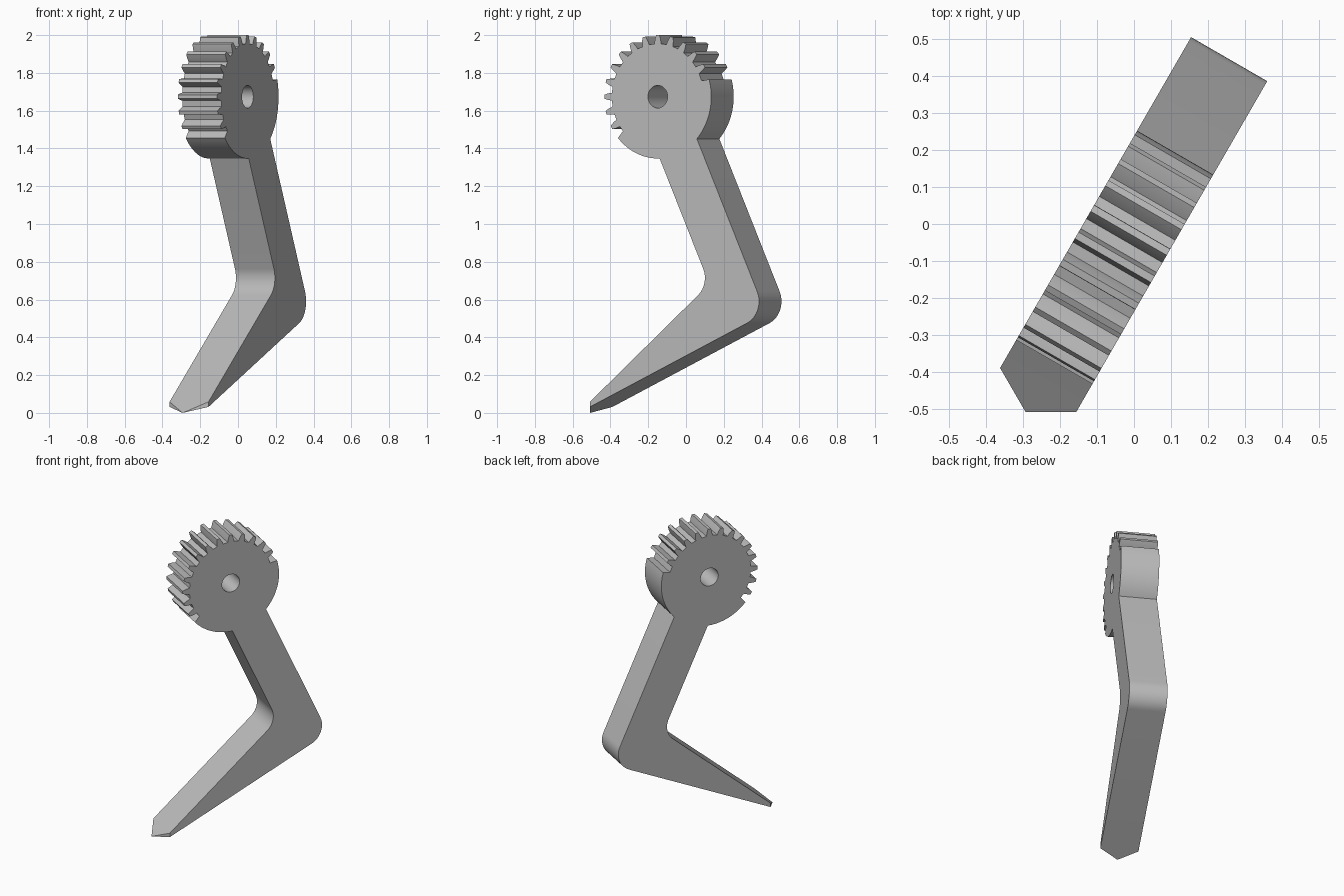
import bpy
import bmesh
from math import radians, cos, sin, tan
from mathutils import Vector, Matrix

cube = bpy.data.objects.get("Cube")
if cube:
    bpy.data.objects.remove(cube)

HALF = 0.119                      # half thickness
HUB = Vector((-0.104, 1.674))     # gear centre in the profile plane
R_TIP, R_ROOT, R_HOLE = 0.327, 0.28, 0.06
TIP = Vector((-0.587, 0.0))       # sharp point of the foot
OUTER = Vector((0.556, 0.528))    # elbow corners before rounding
INNER = Vector((0.211, 0.682))
TIP_CUT = -0.5185                 # where the foot starts to taper sideways


def polar(r, deg):
    return HUB + Vector((cos(radians(deg)), sin(radians(deg)))) * r


def arc(r, start, end, steps):
    return [polar(r, start + (end - start) * i / steps) for i in range(steps + 1)]


def fillet(before, corner, after, r, steps=12):
    """Rounded corner between two straight edges."""
    a, b = (before - corner).normalized(), (after - corner).normalized()
    half = a.angle(b) / 2
    centre = corner + (a + b).normalized() * (r / sin(half))
    p = corner + a * (r / tan(half)) - centre
    q = corner + b * (r / tan(half)) - centre
    pts = []
    for i in range(steps + 1):
        t = i / steps
        total = p.angle(q)
        pts.append(centre + (p * sin((1 - t) * total) + q * sin(t * total)) / sin(total))
    return pts


def tooth(deg):
    """Narrow tapered tooth pointing outward at the given angle."""
    out = polar(1, deg) - HUB
    side = Vector((-out.y, out.x))
    shape = [(R_ROOT, -0.021), (0.304, -0.017), (R_TIP, -0.010)]
    shape += [(r, -s) for r, s in reversed(shape)]
    return [HUB + out * r + side * s for r, s in shape]


def on_line(corner):
    return TIP + (corner - TIP) * ((TIP_CUT - TIP.x) / (corner.x - TIP.x))


# Outline: foot, outer elbow, plain rim, teeth, plain rim, inner elbow
rim_right, rim_left = polar(R_TIP, -43), polar(R_TIP, 272)
outline = [on_line(OUTER)]
outline += fillet(TIP, OUTER, rim_right, 0.127)
outline += arc(R_TIP, -43, 16.3, 16)
outline += [polar(R_ROOT, 17.5)]
for k in range(13):
    outline += tooth(30 + 15 * k)
outline += [polar(R_ROOT, 220.5)]
outline += arc(R_TIP, 222, 272, 14)
outline += fillet(rim_left, INNER, TIP, 0.12)
outline += [on_line(INNER)]
hole = arc(R_HOLE, 0, 360, 32)[:-1]

# Fill the outline around the axle hole and extrude it
bm = bmesh.new()
edges = []
for loop in (outline, hole):
    vs = [bm.verts.new((-HALF, p.x, p.y)) for p in loop]
    edges += [bm.edges.new((vs[i - 1], vs[i])) for i in range(len(vs))]
bmesh.ops.triangle_fill(bm, use_beauty=True, edges=edges)
ext = bmesh.ops.extrude_face_region(bm, geom=bm.faces[:], use_keep_orig=True)
moved = [g for g in ext["geom"] if isinstance(g, bmesh.types.BMVert)]
bmesh.ops.translate(bm, verts=moved, vec=(2 * HALF, 0, 0))

# Draw the foot's end face out to a point
end = min(bm.faces, key=lambda f: f.calc_center_median().y)
poke = bmesh.ops.poke(bm, faces=[end])
poke["verts"][0].co = (0, TIP.x, TIP.y)

bmesh.ops.recalc_face_normals(bm, faces=bm.faces[:])
bmesh.ops.transform(bm, matrix=Matrix.Rotation(radians(-30), 4, "Z"), verts=bm.verts[:])

mesh = bpy.data.meshes.new("geared_leg")
bm.to_mesh(mesh)
bm.free()
leg = bpy.data.objects.new("geared_leg", mesh)
bpy.context.collection.objects.link(leg)

# Single grey material
grey = bpy.data.materials.new("grey")
grey.use_nodes = True
colour = (0.5, 0.5, 0.5, 1)
grey.diffuse_color = colour
grey.node_tree.nodes["Principled BSDF"].inputs["Base Color"].default_value = colour
mesh.materials.append(grey)

bpy.ops.object.select_all(action="DESELECT")
leg.select_set(True)
bpy.context.view_layer.objects.active = leg
bpy.ops.object.shade_smooth_by_angle(angle=radians(25))
